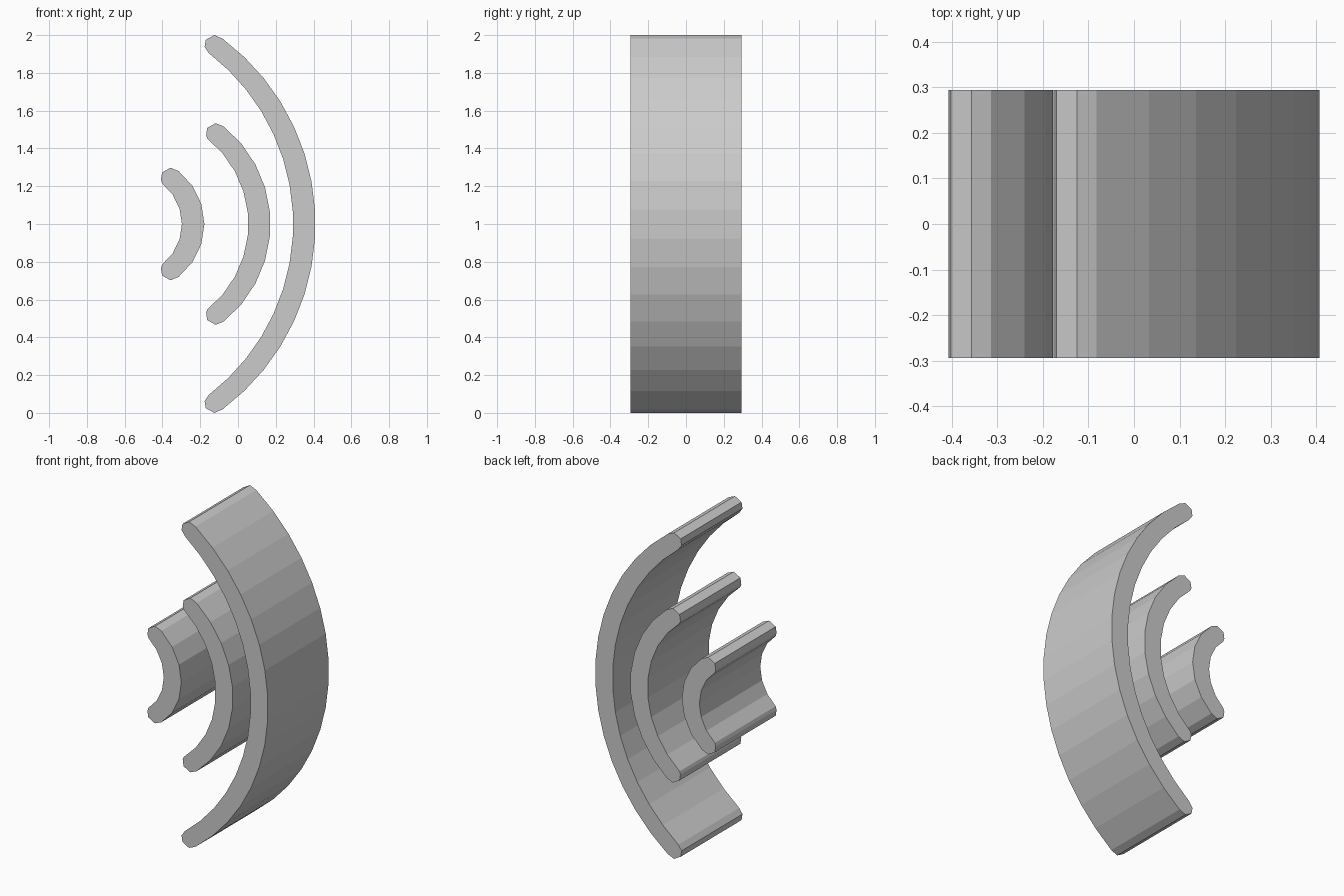
import bpy, bmesh
from math import asin, sin, cos

cube = bpy.data.objects.get("Cube")
if cube:
    bpy.data.objects.remove(cube)

grey = bpy.data.materials.new("light_grey")
grey.use_nodes = True
colour = (0.6, 0.6, 0.6, 1)
grey.diffuse_color = colour
grey.node_tree.nodes["Principled BSDF"].inputs["Base Color"].default_value = colour

HALF_DEPTH = 0.295
MID_Z = 1.0
# Blunt rounded tip, measured from the outer end of each arc
TIP = [(-0.043, 0.018), (-0.088, -0.007), (-0.094, -0.045)]


def arc(apex, radius, half_chord, segments):
    """Points on a bow that bulges towards +x, from top to bottom."""
    top = asin(half_chord / radius)
    angles = [top * (1 - 2 * i / segments) for i in range(segments + 1)]
    return [(apex - radius + radius * cos(a), radius * sin(a)) for a in angles]


def curved_band(name, outer, inner, segments):
    """Extrude a crescent profile with rounded tips along y."""
    outside = arc(*outer, segments)
    inside = arc(*inner, segments)
    x, z = outside[0]
    top_tip = [(x + dx, z + dz) for dx, dz in TIP]
    bottom_tip = [(px, -pz) for px, pz in top_tip]
    profile = outside + bottom_tip + inside[::-1] + top_tip[::-1]

    bm = bmesh.new()
    face = bm.faces.new([bm.verts.new((px, -HALF_DEPTH, MID_Z + pz)) for px, pz in profile])
    result = bmesh.ops.extrude_face_region(bm, geom=[face])
    verts = [v for v in result["geom"] if isinstance(v, bmesh.types.BMVert)]
    bmesh.ops.translate(bm, verts=verts, vec=(0, 2 * HALF_DEPTH, 0))
    bmesh.ops.recalc_face_normals(bm, faces=bm.faces)
    mesh = bpy.data.meshes.new(name)
    bm.to_mesh(mesh)
    bm.free()
    mesh.materials.append(grey)
    bpy.context.collection.objects.link(bpy.data.objects.new(name, mesh))


# Each bow: (apex x, radius, half chord) for its outer and inner side
curved_band("small_band", (-0.178, 0.356, 0.28), (-0.297, 0.2725, 0.215), 6)
curved_band("middle_band", (0.172, 0.663, 0.516), (0.055, 0.58, 0.453), 9)
curved_band("large_band", (0.41, 1.225, 0.982), (0.292, 1.14, 0.905), 15)
